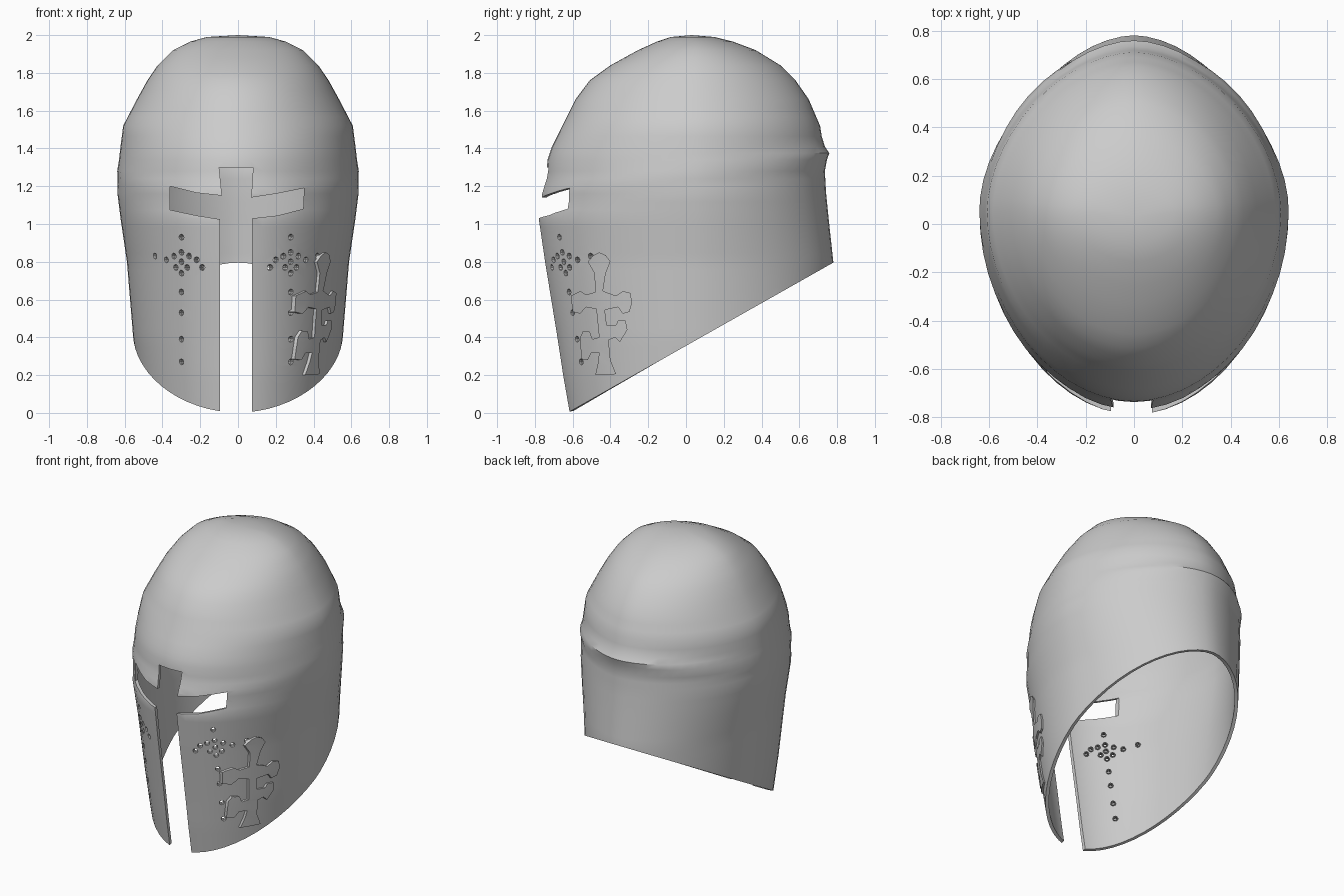
import bpy, bmesh, math
from mathutils import Vector, Matrix

if "Cube" in bpy.data.objects:
    bpy.data.objects.remove(bpy.data.objects["Cube"])

steel = bpy.data.materials.new("steel grey")
steel.diffuse_color = (0.6, 0.6, 0.6, 1)
steel.use_nodes = True
steel.node_tree.nodes["Principled BSDF"].inputs["Base Color"].default_value = steel.diffuse_color

# height, half width, front y, back y
PROFILE = [(-0.06, .50, -.615, .80), (.20, .53, -.66, .80), (.40, .555, -.69, .79),
           (.80, .588, -.755, .78), (1.03, .622, -.788, .755), (1.16, .638, -.757, .742),
           (1.28, .635, -.738, .735), (1.34, .630, -.733, .732), (1.41, .622, -.71, .727),
           (1.52, .608, -.655, .71), (1.66, .535, -.585, .65), (1.76, .48, -.51, .58),
           (1.84, .425, -.40, .50), (1.92, .345, -.255, .37), (1.965, .255, -.155, .25),
           (1.99, .165, -.08, .15)]
CY, NF, NB = 0.05, 1.92, 1.8     # widest station and roundness of front / back


def section(z):
    for a, b in zip(PROFILE, PROFILE[1:]):
        if z <= b[0]:
            t = (z - a[0]) / (b[0] - a[0])
            return [p + (q - p) * t for p, q in zip(a[1:], b[1:])]
    return PROFILE[-1][1:]


def shell_point(z, ang):
    w, f, b = section(z)
    c, s = math.cos(ang), math.sin(ang)
    n, depth = (NB, b - CY) if s > 0 else (NF, CY - f)
    x = w * math.copysign(abs(c) ** (2 / n), c)
    y = CY + depth * math.copysign(abs(s) ** (2 / n), s)
    # ridge band rising towards the back
    ridge = 1.27 + 0.1 * s
    bump = (0.012 + 0.018 * max(s, 0)) * math.exp(-((z - ridge) / 0.035) ** 2)
    return Vector((x + c * bump * 0.4, y + s * bump, z))


def finish(name, bm):
    bmesh.ops.recalc_face_normals(bm, faces=bm.faces)
    me = bpy.data.meshes.new(name)
    bm.to_mesh(me)
    bm.free()
    ob = bpy.data.objects.new(name, me)
    bpy.context.collection.objects.link(ob)
    me.materials.append(steel)
    return ob


def make_shell(name, thickness, offset):
    """Lofted dome, cut off by the sloping lower rim, then thickened."""
    bm, seg = bmesh.new(), 56
    levels = []
    for a, b in zip(PROFILE, PROFILE[1:]):
        k = max(1, round((b[0] - a[0]) / 0.045))
        levels += [a[0] + (b[0] - a[0]) * i / k for i in range(k)]
    levels.append(PROFILE[-1][0])
    rings = [[bm.verts.new(shell_point(z, 2 * math.pi * i / seg)) for i in range(seg)]
             for z in levels]
    for lo, hi in zip(rings, rings[1:]):
        for i in range(seg):
            j = (i + 1) % seg
            bm.faces.new((lo[i], lo[j], hi[j], hi[i]))
    top = bm.verts.new((0, 0.03, 2.0))
    for i in range(seg):
        bm.faces.new((rings[-1][i], rings[-1][(i + 1) % seg], top))
    bmesh.ops.bisect_plane(bm, geom=bm.verts[:] + bm.edges[:] + bm.faces[:],
                           plane_co=(0, 0, .355), plane_no=(0, -.565, 1), clear_inner=True)
    ob = finish(name, bm)
    m = ob.modifiers.new("thickness", 'SOLIDIFY')
    m.thickness, m.offset = thickness, offset
    return ob


def prism(name, outline, axis, lo, hi):
    """Outline of (u, z) points extruded along x or y."""
    bm = bmesh.new()
    place = (lambda u, z, d: (d, u, z)) if axis == 'x' else (lambda u, z, d: (u, d, z))
    a = [bm.verts.new(place(u, z, lo)) for u, z in outline]
    b = [bm.verts.new(place(u, z, hi)) for u, z in outline]
    bm.faces.new(a)
    bm.faces.new(b)
    for i in range(len(a)):
        j = (i + 1) % len(a)
        bm.faces.new((a[i], a[j], b[j], b[i]))
    return finish(name, bm)


def boolean(ob, cutter, op):
    m = ob.modifiers.new("cut", 'BOOLEAN')
    m.operation, m.solver, m.object = op, 'EXACT', cutter
    cutter.hide_render = True
    cutter.hide_viewport = True


def apply_and_smooth(ob):
    bpy.context.view_layer.update()
    me = bpy.data.meshes.new_from_object(ob.evaluated_get(bpy.context.evaluated_depsgraph_get()))
    ob.modifiers.clear()
    ob.data = me
    bpy.ops.object.select_all(action='DESELECT')
    ob.select_set(True)
    bpy.context.view_layer.objects.active = ob
    bpy.ops.object.shade_smooth_by_angle(angle=math.radians(35))


# breathing holes: frames on the face surface, mirrored about the slot
HOLES = [(.29, .93), (.29, .85), (.33, .83), (.25, .83), (.37, .81), (.21, .81), (.29, .80),
         (.43, .83), (.32, .77), (.26, .77), (.18, .77), (.29, .74),
         (.29, .64), (.29, .53), (.29, .39), (.29, .27)]


def hole_frames():
    for side in (-1, 1):
        for u, z in HOLES:
            x = side * u - 0.01
            w, f, _ = section(z)
            t = (1 - (abs(x) / w) ** NF) ** (1 / NF)
            n = Vector((math.copysign((abs(x) / w) ** (NF - 1) / w, x),
                        -t ** (NF - 1) / (CY - f), 0)).normalized()
            pos = Vector((x, CY - (CY - f) * t, z))
            yield Matrix.Translation(pos) @ n.to_track_quat('Z', 'Y').to_matrix().to_4x4()


# helmet shell with cross-shaped visor opening
helmet = make_shell("helmet_shell", 0.022, -1)
visor = prism("visor_cutter", [
    (-.095, -.1), (.075, -.1), (.075, 1.03), (.21, 1.045), (.345, 1.08), (.35, 1.19),
    (.2, 1.16), (.07, 1.14), (.08, 1.3), (-.1, 1.3), (-.085, 1.15), (-.22, 1.165),
    (-.36, 1.2), (-.36, 1.075), (-.22, 1.045), (-.095, 1.025)], 'y', -1.2, -.3)
boolean(helmet, visor, 'DIFFERENCE')

bm = bmesh.new()
for frame in hole_frames():
    bmesh.ops.create_cone(bm, cap_ends=True, segments=8, radius1=.013, radius2=.02,
                          depth=.09, matrix=frame)
boolean(helmet, finish("hole_cutter", bm), 'DIFFERENCE')
apply_and_smooth(helmet)

# punched collars around the holes on the inside
bm = bmesh.new()
for frame in hole_frames():
    loops = []
    for r, d in ((.0135, -.015), (.019, -.015), (.017, -.036), (.012, -.036)):
        loops.append([bm.verts.new(frame @ Vector((r * math.cos(k * math.pi / 4),
                     r * math.sin(k * math.pi / 4), d))) for k in range(8)])
    for a, b in zip(loops, loops[1:] + loops[:1]):
        for i in range(8):
            bm.faces.new((a[i], a[(i + 1) % 8], b[(i + 1) % 8], b[i]))
apply_and_smooth(finish("hole_collars", bm))

# raised double-armed cross on the right cheek, following the shell
emblem = make_shell("cheek_cross", 0.02, 0.2)
outline = prism("cross_cutter", [
    (-.46, .85), (-.425, .835), (-.40, .80), (-.425, .74), (-.44, .645), (-.37, .62),
    (-.335, .645), (-.295, .635), (-.285, .585), (-.30, .535), (-.335, .525), (-.36, .56),
    (-.43, .545), (-.42, .465), (-.37, .465), (-.36, .49), (-.32, .49), (-.31, .44),
    (-.35, .375), (-.375, .40), (-.41, .385), (-.40, .28), (-.37, .205), (-.48, .20),
    (-.465, .27), (-.46, .32), (-.50, .32), (-.52, .28), (-.555, .285), (-.56, .40),
    (-.545, .435), (-.51, .43), (-.495, .39), (-.46, .40), (-.475, .55), (-.53, .56),
    (-.56, .525), (-.60, .535), (-.61, .62), (-.56, .645), (-.53, .625), (-.48, .64),
    (-.485, .74), (-.52, .80), (-.49, .835)], 'x', .1, 1)
boolean(emblem, outline, 'INTERSECT')
apply_and_smooth(emblem)
